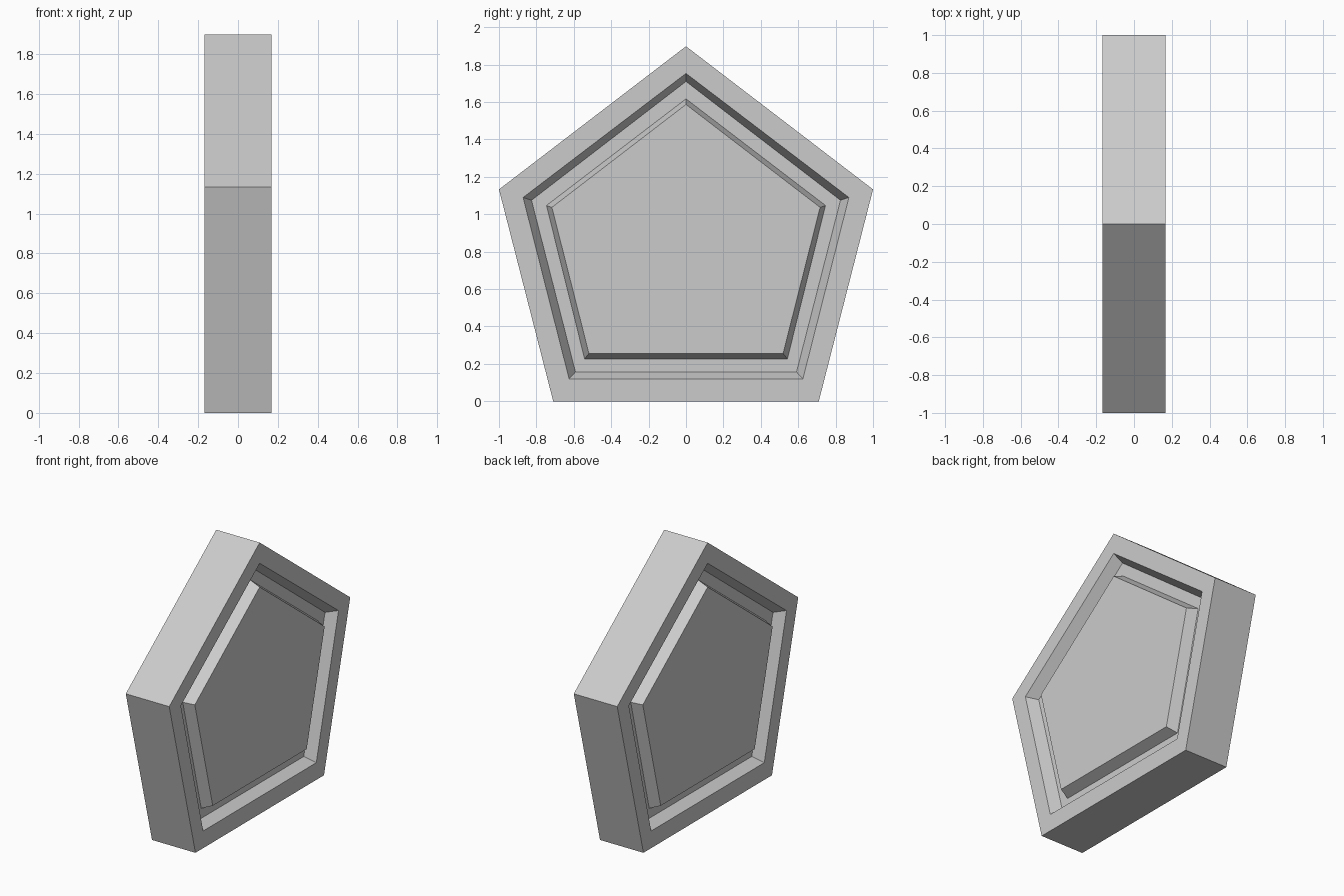
import bpy, bmesh

if "Cube" in bpy.data.objects:
    bpy.data.objects.remove(bpy.data.objects["Cube"])

HALF = 0.168           # half thickness of the slab
FLOOR = HALF - 0.073   # x of the groove floor

# Rings from rim to centre: x, apex z, shoulder (y, z), foot (y, z)
RINGS = [
    (HALF, 1.898, (1.0, 1.133), (0.71, 0.0)),       # outer rim
    (HALF, 1.753, (0.871, 1.09), (0.625, 0.12)),    # groove outer edge
    (FLOOR, 1.710, (0.826, 1.075), (0.591, 0.157)), # groove floor, outer
    (FLOOR, 1.617, (0.746, 1.047), (0.542, 0.227)), # groove floor, inner
    (HALF, 1.587, (0.717, 1.037), (0.519, 0.256)),  # raised centre panel
]


def add_ring(bm, side, ring):
    x, top, (sy, sz), (fy, fz) = ring
    pts = [(0, top), (sy, sz), (fy, fz), (-fy, fz), (-sy, sz)]
    return [bm.verts.new((side * x, y, z)) for y, z in pts]


def bridge(bm, a, b):
    for i in range(5):
        j = (i + 1) % 5
        bm.faces.new((a[i], a[j], b[j], b[i]))


bm = bmesh.new()
rims = []
# Both faces: rim, bevelled groove and centre panel
for side in (1, -1):
    loops = [add_ring(bm, side, r) for r in RINGS]
    for a, b in zip(loops, loops[1:]):
        bridge(bm, a, b)
    bm.faces.new(loops[-1])
    rims.append(loops[0])

# Outer edge walls
bridge(bm, *rims)
bmesh.ops.recalc_face_normals(bm, faces=bm.faces[:])

mesh = bpy.data.meshes.new("pentagon_plate")
bm.to_mesh(mesh)
bm.free()
plate = bpy.data.objects.new("pentagon_plate", mesh)
bpy.context.collection.objects.link(plate)
